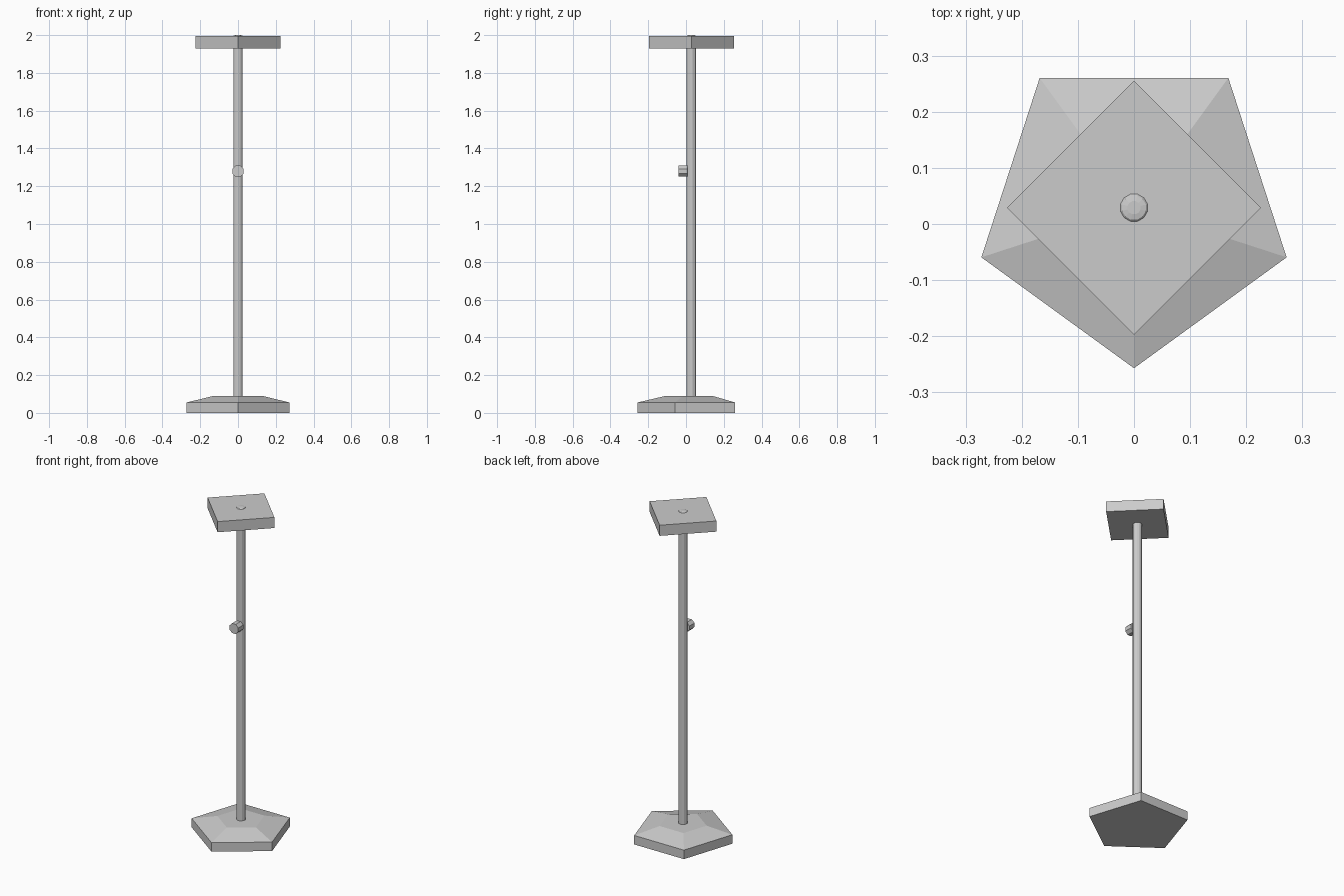
import bpy, bmesh, math
from mathutils import Matrix, Vector

cube = bpy.data.objects.get("Cube")
if cube:
    bpy.data.objects.remove(cube, do_unlink=True)

grey = bpy.data.materials.new("plain grey")
grey.use_nodes = True
colour = (0.6, 0.6, 0.6, 1)
grey.diffuse_color = colour
grey.node_tree.nodes["Principled BSDF"].inputs["Base Color"].default_value = colour

AXIS_Y = 0.029  # the post stands slightly behind the centre


def prism(name, sides, rings, start=-90, matrix=Matrix()):
    """Stack regular polygons, given as (radius, height), into a closed solid."""
    bm = bmesh.new()
    loops = []
    for radius, z in rings:
        angles = [math.radians(start + 360 * i / sides) for i in range(sides)]
        loops.append([bm.verts.new((radius * math.cos(a), radius * math.sin(a), z))
                      for a in angles])
    for low, high in zip(loops, loops[1:]):
        for i in range(sides):
            j = (i + 1) % sides
            bm.faces.new((low[i], low[j], high[j], high[i]))
    bm.faces.new(loops[0][::-1])
    bm.faces.new(loops[-1])
    bm.transform(Matrix.Translation((0, AXIS_Y, 0)) @ matrix)
    mesh = bpy.data.meshes.new(name)
    bm.to_mesh(mesh)
    bm.free()
    mesh.materials.append(grey)
    obj = bpy.data.objects.new(name, mesh)
    bpy.context.collection.objects.link(obj)
    return obj


# Five-sided foot with a sloping upper part
prism("base", 5, [(0.286, 0), (0.286, 0.055), (0.137, 0.09)])

# Post with a slightly domed end that shows through the top plate
prism("post", 12, [(0.026, 0.05), (0.026, 1.994), (0.022, 1.998), (0.012, 2.0)], -75)

# Square top plate, set corner to the front
prism("top_plate", 4, [(0.226, 1.93), (0.226, 1.995)])

# Clamp knob on the front of the post
turn = Matrix.Translation((0, -0.02, 1.28)) @ Matrix.Rotation(math.pi / 2, 4, "X")
prism("knob", 8, [(0.032, 0), (0.032, 0.049)], -67.5, turn)
